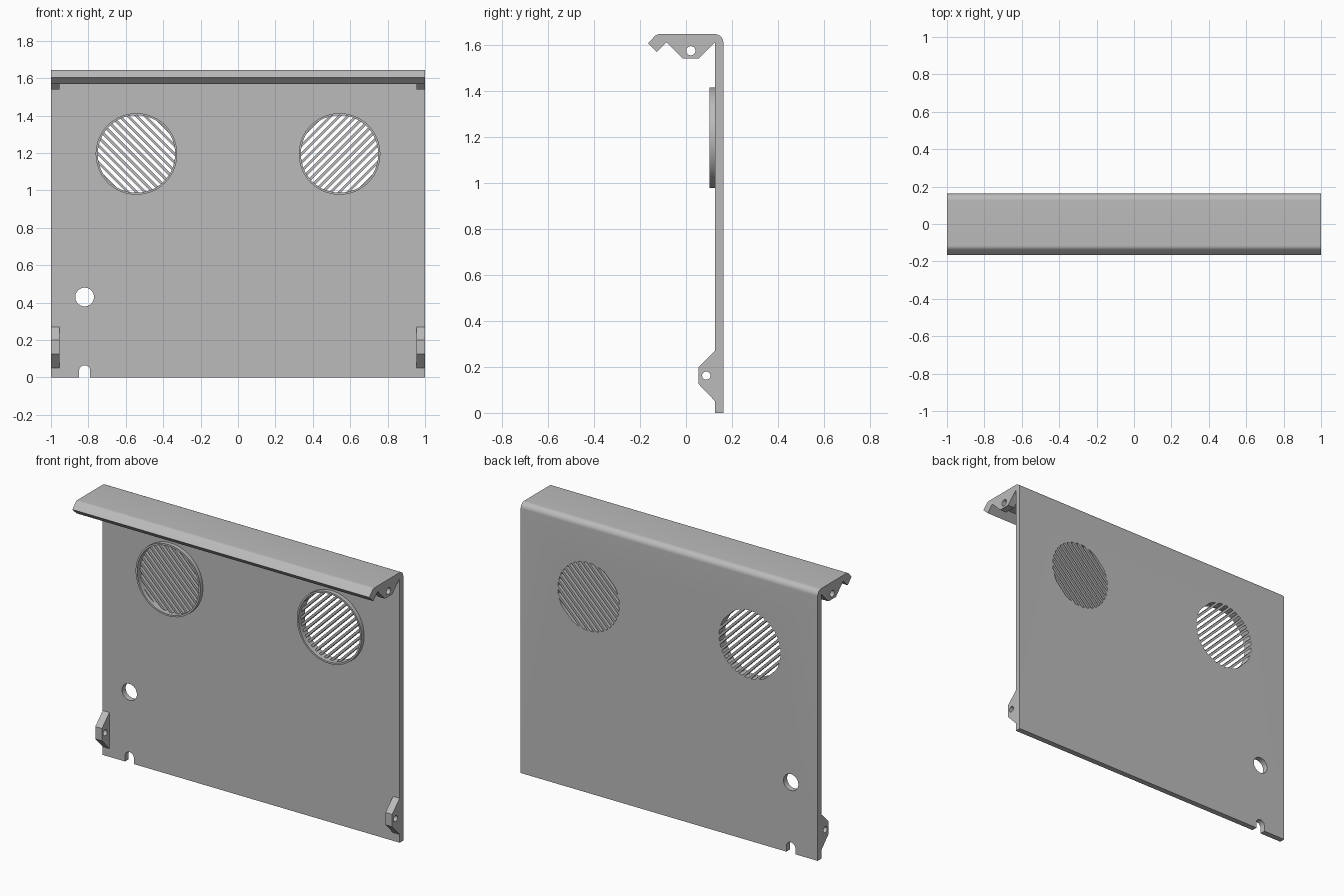
import bpy, bmesh
from math import sin, cos, pi, radians, sqrt

cube = bpy.data.objects.get("Cube")
if cube:
    bpy.data.objects.remove(cube, do_unlink=True)

metal = bpy.data.materials.new("light grey metal")
metal.use_nodes = True
GREY = (0.5, 0.5, 0.5, 1)
metal.diffuse_color = GREY
metal.node_tree.nodes["Principled BSDF"].inputs["Base Color"].default_value = GREY

BACK, FRONT = 0.162, 0.127      # panel thickness in y
TOP, T = 1.645, 0.035
VENT_X, VENT_Z, VENT_R = 0.543, 1.195, 0.207


def arc(cx, cz, r, start, end, n):
    return [(cx + r * cos(radians(start + (end - start) * i / n)),
             cz + r * sin(radians(start + (end - start) * i / n))) for i in range(n + 1)]


def circle(cx, cz, r, n=48):
    return arc(cx, cz, r, 0, 360, n)[:-1]


def prisms(name, profiles, a, b, axis):
    """One object holding every 2D profile extruded from a to b along an axis."""
    bm = bmesh.new()
    for pts in profiles:
        def ring(d):
            return [bm.verts.new((d, u, v) if axis == "X" else (u, d, v)) for u, v in pts]
        lo, hi = ring(a), ring(b)
        bm.faces.new(lo)
        bm.faces.new(hi)
        for i in range(len(pts)):
            j = (i + 1) % len(pts)
            bm.faces.new((lo[i], lo[j], hi[j], hi[i]))
    bmesh.ops.recalc_face_normals(bm, faces=bm.faces)
    mesh = bpy.data.meshes.new(name)
    bm.to_mesh(mesh)
    bm.free()
    mesh.materials.append(metal)
    obj = bpy.data.objects.new(name, mesh)
    bpy.context.collection.objects.link(obj)
    return obj


def cut(obj, cutter):
    """Subtract the cutter, bake the result and discard the cutter."""
    mod = obj.modifiers.new("holes", "BOOLEAN")
    mod.operation, mod.solver, mod.object = "DIFFERENCE", "EXACT", cutter
    bpy.context.view_layer.update()
    result = obj.evaluated_get(bpy.context.evaluated_depsgraph_get())
    mesh = bpy.data.meshes.new_from_object(result)
    obj.modifiers.clear()
    obj.data = mesh
    bpy.data.objects.remove(cutter, do_unlink=True)


def finish(obj):
    """Smooth the small curved faces, keep big flats and hard edges crisp."""
    for p in obj.data.polygons:
        p.use_smooth = p.area < 0.05
    obj.data.set_sharp_from_angle(angle=radians(30))


def vent_slots(cx, slope):
    """Diagonal slots whose ends follow the vent circle."""
    pitch, half, d = 0.032, 0.009, sqrt(0.5)
    slots = []
    for k in range(-6, 7):
        across = [k * pitch + half * (i / 2 - 1) for i in range(5)]
        right = [(sqrt(VENT_R ** 2 - s * s), s) for s in across]
        left = [(-t, s) for t, s in reversed(right)]
        slots.append([(cx + d * (t - slope * s), VENT_Z + d * (slope * t + s))
                      for t, s in right + left])
    return slots


# Bent sheet: upright panel, rounded top bend and downturned front lip
profile = ([(FRONT, 0), (BACK, 0)]
           + arc(BACK - T, TOP - T, T, 0, 90, 12)
           + arc(-0.115, TOP - 0.03, 0.03, 90, 135, 6)
           + [(-0.165, 1.605), (-0.127, 1.568), (-0.085, TOP - T), (FRONT, TOP - T)])
panel = prisms("bent_panel", [profile], -1, 1, "X")

# Vent slots, cable hole and bottom notch
notch = [(-0.85, -0.1)] + arc(-0.82, 0.035, 0.03, 180, 0, 16) + [(-0.79, -0.1)]
openings = (vent_slots(-VENT_X, -1) + vent_slots(VENT_X, 1)
            + [circle(-0.82, 0.43, 0.05), notch])
cut(panel, prisms("opening_cutter", openings, 0.05, 0.25, "Y"))
finish(panel)

lower_tab = [(FRONT, 0.27), (0.055, 0.2), (0.055, 0.125), (FRONT, 0.05)]
upper_tab = [(-0.085, TOP - T), (-0.015, 1.54), (0.057, 1.54), (FRONT, TOP - T)]

for side, s in (("left", 1), ("right", -1)):
    # Raised rim around each vent
    x = s * VENT_X
    rim = prisms(side + "_vent_rim", [circle(x, VENT_Z, 0.218, 64)], 0.102, FRONT, "Y")
    cut(rim, prisms("rim_cutter", [circle(x, VENT_Z, VENT_R, 64)], 0.05, 0.2, "Y"))
    finish(rim)

    # Drilled mounting tabs at the side edges
    for name, pts, hole in (("lower", lower_tab, circle(0.088, 0.162, 0.018, 24)),
                            ("upper", upper_tab, circle(0.021, 1.573, 0.02, 24))):
        tab = prisms(f"{side}_{name}_tab", [pts], s * 0.955, s, "X")
        cut(tab, prisms("screw_hole_cutter", [hole], s * 0.9, s * 1.1, "X"))
        finish(tab)
